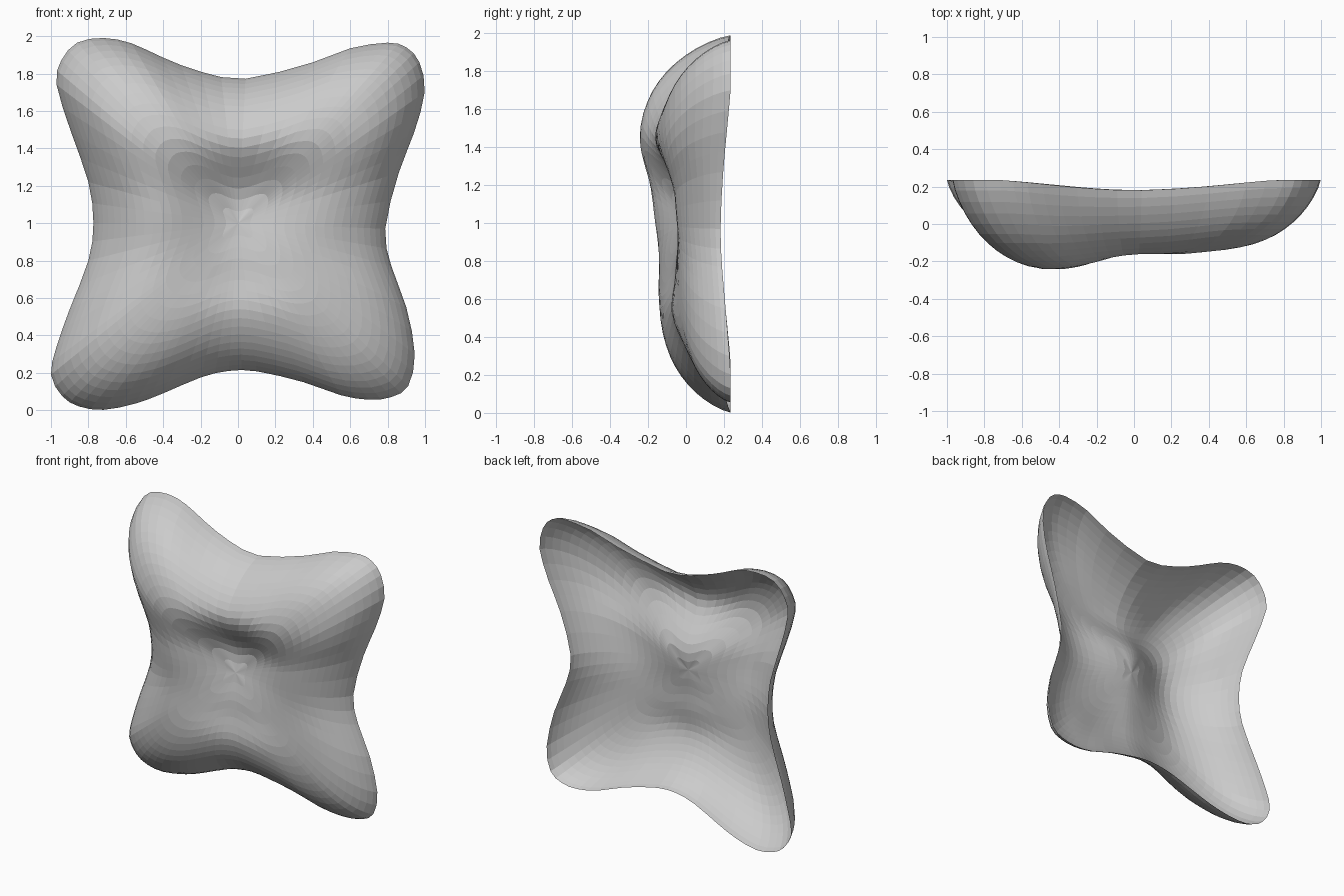
import bpy, bmesh, math
from mathutils import Vector

if "Cube" in bpy.data.objects:
    bpy.data.objects.remove(bpy.data.objects["Cube"])

# Front outline (x, z), clockwise from the upper left corner
OUTLINE = [(-.97, 1.74), (-.945, 1.87), (-.86, 1.965), (-.72, 1.99), (-.57, 1.962), (-.4, 1.885), (-.2, 1.81),
           (.04, 1.772), (.4, 1.86), (.6, 1.935), (.8, 1.965), (.9, 1.94), (.97, 1.86), (.998, 1.7),
           (.94, 1.48), (.86, 1.27), (.787, .97), (.82, .77), (.9, .55), (.945, .3), (.91, .13),
           (.82, .07), (.7, .056), (.55, .08), (.35, .15), (.1, .208), (-.05, .21), (-.2, .175),
           (-.4, .09), (-.55, .035), (-.72, .002), (-.85, .02), (-.94, .075), (-1, .19),
           (-.97, .34), (-.9, .54), (-.8, .8), (-.773, 1.0), (-.8, 1.22), (-.89, 1.48)]
CENTRE = Vector((0.0, 1.0))
SUB, RINGS = 2, 18

# Front depth (y) at a 3 x 4 grid of puffs and dips
NX = [-.5, .05, .55]
NZ = [.5, .75, 1.12, 1.5]
DEPTH = [[-.135, -.07, -.02],
         [-.135, -.055, -.02],
         [-.165, -.005, -.035],
         [-.24, -.15, -.13]]


def closed_curve(points, sub):
    """Smooth closed curve through the points."""
    p = [Vector(q) for q in points]
    n, out = len(p), []
    for i in range(n):
        a, b, c, d = p[i - 1], p[i], p[(i + 1) % n], p[(i + 2) % n]
        for k in range(sub):
            t = k / sub
            out.append(.5 * (2 * b + (c - a) * t + (2 * a - 5 * b + 4 * c - d) * t * t
                             + (3 * b - a - 3 * c + d) * t ** 3))
    return out


def edge_falloff(s):
    return max(0.0, 1 - s ** 4) ** .75


def rim_y(edge):
    return .18 + .055 * min(1, max(0, ((edge - CENTRE).length - .77) / .45))


def blend(nodes, v):
    """Index and smooth blend factor of v between neighbouring nodes."""
    v = min(max(v, nodes[0]), nodes[-1])
    i = max(k for k in range(len(nodes) - 1) if nodes[k] <= v)
    t = (v - nodes[i]) / (nodes[i + 1] - nodes[i])
    return i, t * t * (3 - 2 * t)


def field(grid, x, z):
    i, a = blend(NX, x)
    j, b = blend(NZ, z)
    low = grid[j][i] * (1 - a) + grid[j][i + 1] * a
    high = grid[j + 1][i] * (1 - a) + grid[j + 1][i + 1] * a
    return low * (1 - b) + high * b


edge = closed_curve(OUTLINE, SUB)


def full_depth(x, z, y):
    """Depth needed so the falloff leaves the surface at y."""
    d = Vector((x, z)) - CENTRE
    e = max(edge, key=lambda q: (q - CENTRE).normalized().dot(d.normalized()))
    return .2 - (.2 - y) / edge_falloff(d.length / (e - CENTRE).length)


crest = [[full_depth(x, z, DEPTH[j][i]) for i, x in enumerate(NX)] for j, z in enumerate(NZ)]

# Pillow front: open-backed sheet of concentric rings
bm = bmesh.new()
rings = []
for k in range(1, RINGS + 1):
    s = 1 - (1 - k / RINGS) ** 1.5          # rings crowd towards the rim
    ring = []
    for e in edge:
        p = CENTRE + (e - CENTRE) * s
        r = rim_y(e) * s + .2 * (1 - s)
        ring.append(bm.verts.new((p.x, r - (r - field(crest, p.x, p.y)) * edge_falloff(s), p.y)))
    rings.append(ring)
mid = bm.verts.new((0, field(crest, 0, 1.0), 1.0))
n = len(edge)
for i in range(n):
    j = (i + 1) % n
    bm.faces.new((mid, rings[0][i], rings[0][j]))
    for a, b in zip(rings, rings[1:]):
        bm.faces.new((a[i], b[i], b[j], a[j]))
bmesh.ops.smooth_vert(bm, verts=[v for r in rings[:-3] for v in r] + [mid], factor=.5,
                      use_axis_x=False, use_axis_y=True, use_axis_z=False)
bm.normal_update()
if mid.normal.y > 0:
    bmesh.ops.reverse_faces(bm, faces=bm.faces)

mesh = bpy.data.meshes.new("pillow_front")
bm.to_mesh(mesh)
bm.free()
pillow = bpy.data.objects.new("pillow_front", mesh)
bpy.context.collection.objects.link(pillow)
bpy.context.view_layer.objects.active = pillow
pillow.select_set(True)
bpy.ops.object.shade_flat()
